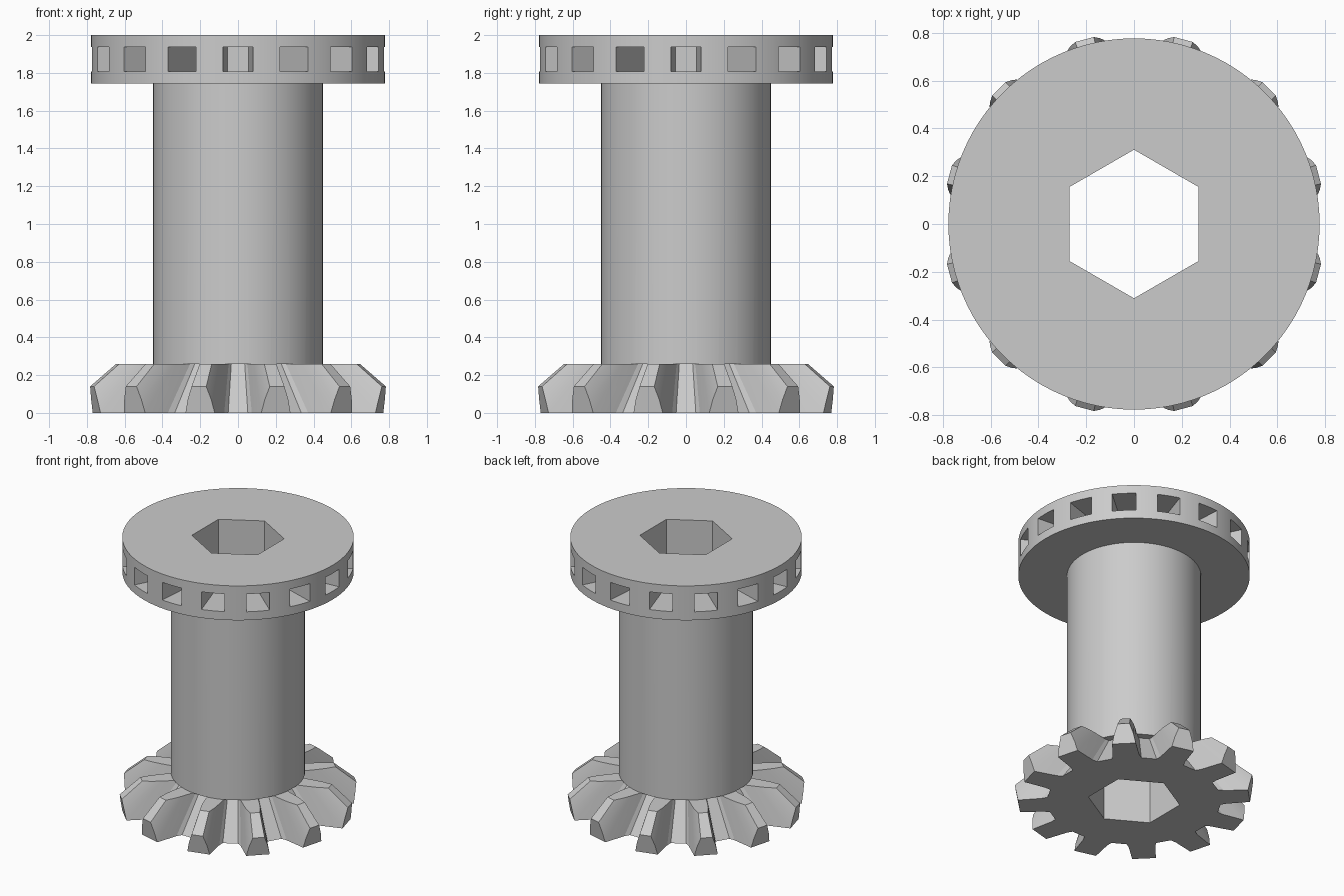
import bpy, bmesh, math
from mathutils import Matrix

if "Cube" in bpy.data.objects:
    bpy.data.objects.remove(bpy.data.objects["Cube"])

grey = bpy.data.materials.new("plain_grey")
grey.diffuse_color = (0.6, 0.6, 0.6, 1)
grey.use_nodes = True
grey.node_tree.nodes["Principled BSDF"].inputs["Base Color"].default_value = grey.diffuse_color


def make_object(name, bm):
    bmesh.ops.recalc_face_normals(bm, faces=bm.faces[:])
    mesh = bpy.data.meshes.new(name)
    bm.to_mesh(mesh)
    bm.free()
    mesh.materials.append(grey)
    ob = bpy.data.objects.new(name, mesh)
    bpy.context.collection.objects.link(ob)
    return ob


def prism(bm, outline, z0, z1, angle=0):
    rot = Matrix.Rotation(angle, 4, 'Z')
    low = [bm.verts.new(rot @ Matrix.Translation((x, y, z0)).translation) for x, y in outline]
    high = [bm.verts.new(rot @ Matrix.Translation((x, y, z1)).translation) for x, y in outline]
    n = len(outline)
    bm.faces.new(low[::-1])
    bm.faces.new(high)
    for i in range(n):
        j = (i + 1) % n
        bm.faces.new((low[i], low[j], high[j], high[i]))


def boolean(ob, other, operation):
    mod = ob.modifiers.new(operation.lower(), 'BOOLEAN')
    mod.object, mod.operation, mod.solver = other, operation, 'EXACT'
    bpy.context.view_layer.objects.active = ob
    bpy.ops.object.modifier_apply(modifier=mod.name)
    bpy.data.objects.remove(other)


# Shaft with round flange: stacked rings
SEG = 96
bm = bmesh.new()
rings = []
for r, z in [(0.45, 0.26), (0.45, 1.745), (0.777, 1.745), (0.777, 2.0)]:
    rings.append([bm.verts.new((r * math.cos(2 * math.pi * i / SEG),
                                r * math.sin(2 * math.pi * i / SEG), z)) for i in range(SEG)])
for a, b in zip(rings, rings[1:]):
    for i in range(SEG):
        j = (i + 1) % SEG
        bm.faces.new((a[i], a[j], b[j], b[i]))
bm.faces.new(rings[0][::-1])
bm.faces.new(rings[-1])
hub = make_object("flanged_hub", bm)

# Bevel gear: tooth sides run towards a common apex above the gear
TEETH, APEX, TOP = 12, 0.82, 0.56
# half tooth: (radius, half width) per unit of depth below the apex, outer depth
half = [(0.70, 0.122, 0.82), (0.75, 0.109, 0.82), (0.945, 0.0976, 0.82),
        (1.05, 0.086, 0.75), (1.176, 0.059, 0.68)]
tooth = [(s, -w, h) for s, w, h in half] + [(s, w, h) for s, w, h in half[::-1]]
bm = bmesh.new()
outer, inner, bottom = [], [], []
for t in range(TEETH):
    a = math.radians(15 + 30 * t)
    c, s = math.cos(a), math.sin(a)
    row = []
    for r, w, h in tooth:
        x, y = r * c - w * s, r * s + w * c
        row.append(bm.verts.new((x * h, y * h, APEX - h)))
        inner.append(bm.verts.new((x * TOP, y * TOP, APEX - TOP)))
    bm.faces.new(row[2:8])                     # outer end of the tooth
    bottom += row[:3] + row[7:]
    outer += row
for i in range(len(outer)):
    j = (i + 1) % len(outer)
    bm.faces.new((outer[i], outer[j], inner[j], inner[i]))
bm.faces.new(bottom[::-1])
bm.faces.new(inner)
gear = make_object("bevel_gear", bm)
boolean(hub, gear, 'UNION')

# Sixteen tapered pockets around the flange rim
bm = bmesh.new()
for k in range(16):
    prism(bm, [(0.45, -0.055), (0.9, -0.0896), (0.9, 0.0896), (0.45, 0.055)],
          1.807, 1.938, k * math.pi / 8)
pockets = make_object("pocket_cutter", bm)
pockets.hide_render = True
boolean(hub, pockets, 'DIFFERENCE')

# Hexagonal bore through everything
bm = bmesh.new()
prism(bm, [(0.311 * math.cos(math.radians(30 + 60 * i)),
            0.311 * math.sin(math.radians(30 + 60 * i))) for i in range(6)], -0.5, 2.5)
bore = make_object("bore_cutter", bm)
bore.hide_render = True
boolean(hub, bore, 'DIFFERENCE')

hub.name = "bevel_gear_hub"
bpy.ops.object.select_all(action='DESELECT')
hub.select_set(True)
bpy.context.view_layer.objects.active = hub
bpy.ops.object.shade_smooth_by_angle(angle=math.radians(12))
